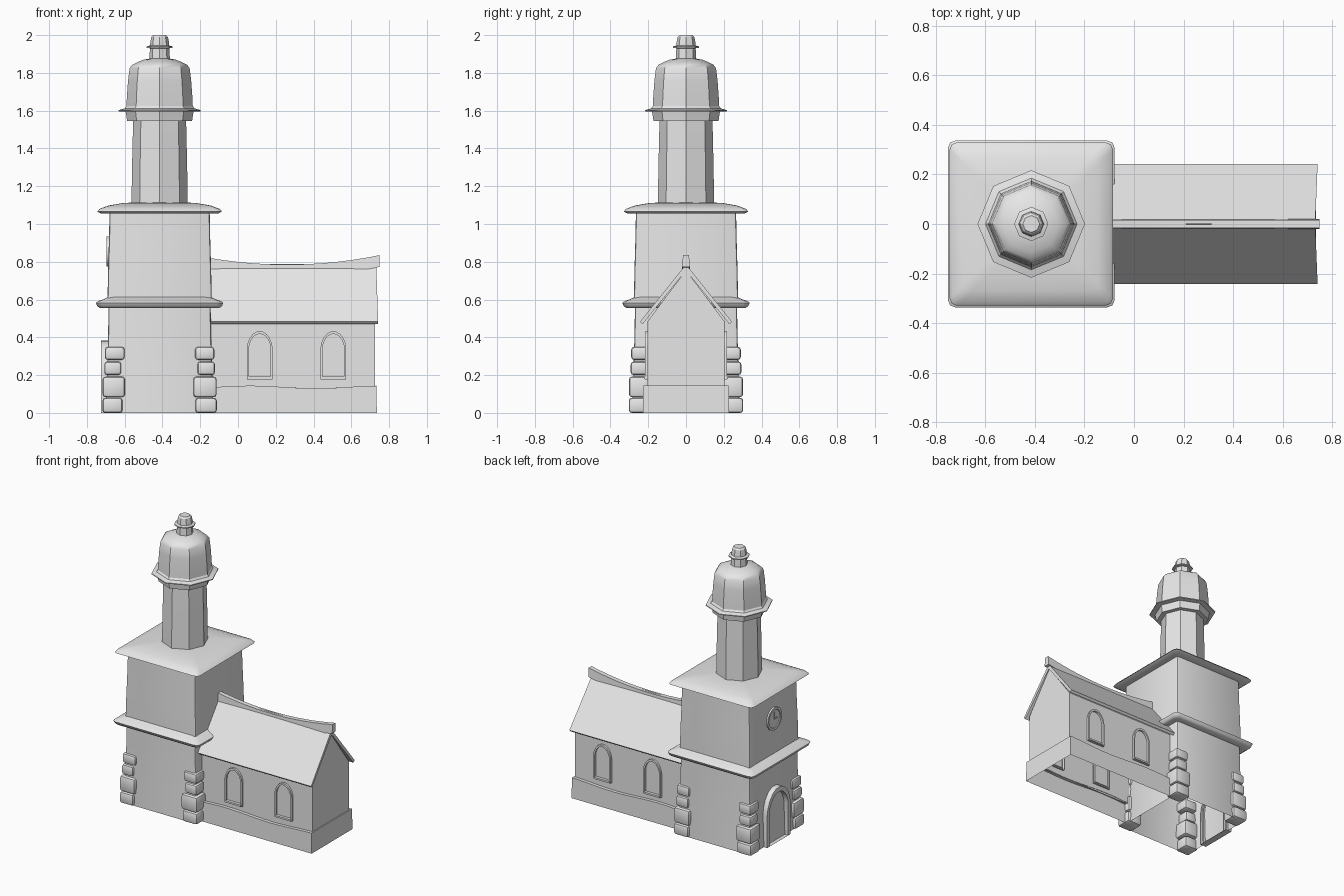
import bpy, bmesh, math, random
from math import sin, cos, pi, radians

if "Cube" in bpy.data.objects:
    bpy.data.objects.remove(bpy.data.objects["Cube"])

random.seed(4)
CX = -0.415                      # tower axis

stone = bpy.data.materials.new("plain_grey")
stone.diffuse_color = (0.8, 0.8, 0.8, 1)
stone.use_nodes = True
stone.node_tree.nodes["Principled BSDF"].inputs["Base Color"].default_value = stone.diffuse_color


def finish(name, bm, angle=30):
    bmesh.ops.recalc_face_normals(bm, faces=bm.faces)
    me = bpy.data.meshes.new(name)
    bm.to_mesh(me)
    bm.free()
    ob = bpy.data.objects.new(name, me)
    bpy.context.collection.objects.link(ob)
    me.materials.append(stone)
    bpy.ops.object.select_all(action='DESELECT')
    ob.select_set(True)
    bpy.context.view_layer.objects.active = ob
    bpy.ops.object.shade_smooth_by_angle(angle=radians(angle))
    return ob


def loft(name, rings, cap_start=False, cap_end=False, closed=True, angle=30):
    bm = bmesh.new()
    vs = [[bm.verts.new(p) for p in r] for r in rings]
    n = len(vs[0])
    for a, b in zip(vs, vs[1:]):
        for i in range(n if closed else n - 1):
            j = (i + 1) % n
            bm.faces.new((a[i], a[j], b[j], b[i]))
    if cap_start:
        bm.faces.new(vs[0])
    if cap_end:
        bm.faces.new(vs[-1])
    return finish(name, bm, angle)


def square_ring(h, z, r):
    """Rounded square around the tower axis."""
    pts = []
    for q in range(4):
        base = q * pi / 2
        sx, sy = [(1, 1), (-1, 1), (-1, -1), (1, -1)][q]
        for k in range(3):
            a = base + k * pi / 4
            pts.append((CX + sx * (h - r) + r * cos(a), sy * (h - r) + r * sin(a), z))
    return pts


def oct_ring(r, z):
    return [(CX + r * cos(i * pi / 4), r * sin(i * pi / 4), z) for i in range(8)]


def box(name, centre, size, bevel=0.0):
    bm = bmesh.new()
    bmesh.ops.create_cube(bm, size=1)
    for v in bm.verts:
        v.co = [c + a * s for c, a, s in zip(centre, v.co, size)]
    if bevel:
        bmesh.ops.bevel(bm, geom=bm.edges[:], offset=bevel, segments=2,
                        profile=0.5, affect='EDGES')
    return finish(name, bm, 40)


# --- square tower ---
loft("tower_lower", [square_ring(h, z, 0.012) for h, z in
                     ((0.285, 0), (0.279, 0.2), (0.273, 0.4), (0.27, 0.575))])
loft("cornice_lower", [square_ring(h, z, 0.03) for h, z in
                       ((0.26, 0.565), (0.315, 0.555), (0.33, 0.565), (0.337, 0.583),
                        (0.325, 0.592), (0.295, 0.602), (0.265, 0.618))], angle=45)
loft("tower_upper", [square_ring(h, z, 0.012) for h, z in
                     ((0.276, 0.59), (0.273, 0.75), (0.268, 0.92), (0.265, 1.07))])
loft("cornice_upper", [square_ring(h, z, 0.03) for h, z in
                       ((0.25, 1.06), (0.31, 1.055), (0.33, 1.066), (0.318, 1.08),
                        (0.27, 1.098), (0.2, 1.11), (0.13, 1.115))], False, True, angle=45)

# --- rounded corner stones ---
for sx in (-1, 1):
    for sy in (-1, 1):
        for k, (z0, z1, out, length) in enumerate(((0, 0.08, 0.303, 0.11), (0.083, 0.192, 0.302, 0.12),
                                                   (0.2, 0.272, 0.293, 0.095), (0.28, 0.35, 0.29, 0.1))):
            lx = length + random.uniform(-0.006, 0.006)
            ly = length + random.uniform(-0.006, 0.006)
            box("corner_stone_%d" % k,
                (CX + sx * (out - lx / 2), sy * (out - ly / 2), (z0 + z1) / 2),
                (lx, ly, z1 - z0), 0.016)

# --- octagonal shaft, dome and finial ---
loft("tower_shaft", [oct_ring(r, z) for r, z in ((0.149, 1.1), (0.146, 1.3), (0.14, 1.56))])
loft("dome_collar", [oct_ring(r, z) for r, z in
                     ((0.135, 1.545), (0.172, 1.545), (0.178, 1.585), (0.18, 1.595),
                      (0.217, 1.597), (0.217, 1.603), (0.185, 1.612), (0.175, 1.625))])
loft("dome", [oct_ring(r, z) for r, z in
              ((0.176, 1.615), (0.173, 1.68), (0.167, 1.76), (0.159, 1.825),
               (0.145, 1.843), (0.115, 1.858), (0.085, 1.87), (0.045, 1.877))], False, True)
loft("finial", [oct_ring(r, z) for r, z in
                ((0.055, 1.865), (0.051, 1.93), (0.069, 1.933), (0.069, 1.94), (0.051, 1.945),
                 (0.049, 1.965), (0.044, 1.99), (0.034, 2.0))], False, True)

# --- nave walls, plinth and roof ---
wall = [(-0.203, 0.13), (-0.203, 0.485), (0, 0.755), (0.203, 0.485), (0.203, 0.13)]
loft("nave_walls", [[(x, y, z) for y, z in wall] for x in (-0.14, 0.725)],
     False, True, closed=False)

N = 16


def plinth_ring(half, x1, top):
    side = [(-0.14 + (x1 + 0.14) * i / N, -half) for i in range(N + 1)]
    pts = side + [(x, half) for x, _ in reversed(side)]
    return [(x, y, 0.137 + 0.007 * sin(9 * x + 1) if top else 0) for x, y in pts]


loft("nave_plinth", [plinth_ring(0.228, 0.735, False), plinth_ring(0.226, 0.733, True),
                     plinth_ring(0.2, 0.72, True)], closed=False)

roof = [(-0.23, 0.47), (-0.243, 0.483), (0, 0.787), (0.243, 0.483), (0.23, 0.47), (0, 0.753)]
loft("nave_roof", [[(x + (0.04 * abs(y) if x > 0 else 0), y, z) for y, z in roof]
                   for x in (-0.15, 0.732)], True, True)

# sagging ridge beam
ridge = []
for i in range(13):
    x = -0.15 + 0.9 * i / 12
    t = 0.785 + 0.05 * ((x - 0.26) / 0.49) ** 2
    ridge.append([(x, -0.02, t - 0.062), (x, -0.016, t), (x, 0.016, t), (x, 0.02, t - 0.062)])
loft("ridge_beam", ridge, True, True)


# --- pointed arch frames ---
def arch(w, z0, spring, top):
    pts = [(-w, z0), (w, z0)]
    right = [(w * cos(a) ** 0.9, spring + (top - spring) * sin(a) ** 1.25)
             for a in (0, 0.35, 0.7, 1.05, 1.35)]
    return pts + right + [(0, top)] + [(-u, z) for u, z in reversed(right)]


def arch_frame(name, place, w, z0, spring, top, t, sill, back, front):
    outer = arch(w, z0, spring, top)
    inner = arch(w - t, z0 + sill, spring, top - 1.3 * t)
    loft(name, [[place(u, d, z) for u, z in o] for o, d in
                ((outer, back), (outer, front), (inner, front), (inner, back))])


for sy in (-1, 1):
    for wx in (0.115, 0.505):
        arch_frame("window_frame", lambda u, d, z: (wx + u, sy * d, z),
                   0.068, 0.178, 0.345, 0.432, 0.011, 0.011, 0.192, 0.217)
        box("window_sill", (wx, sy * 0.21, 0.186), (0.125, 0.026, 0.012))

arch_frame("door_frame", lambda u, d, z: (CX - d, u, z),
           0.13, 0.0, 0.23, 0.382, 0.026, 0.001, 0.265, 0.311)

# --- clock on the left face ---
def disc(r, d):
    return [(CX - d, r * cos(i * pi / 8), 0.855 + r * sin(i * pi / 8)) for i in range(16)]


loft("clock", [disc(0.08, 0.262), disc(0.08, 0.28), disc(0.064, 0.28), disc(0.062, 0.274)],
     False, True)
box("clock_hand_long", (CX - 0.275, 0, 0.878), (0.008, 0.008, 0.046))
box("clock_hand_short", (CX - 0.275, -0.014, 0.855), (0.008, 0.032, 0.008))
